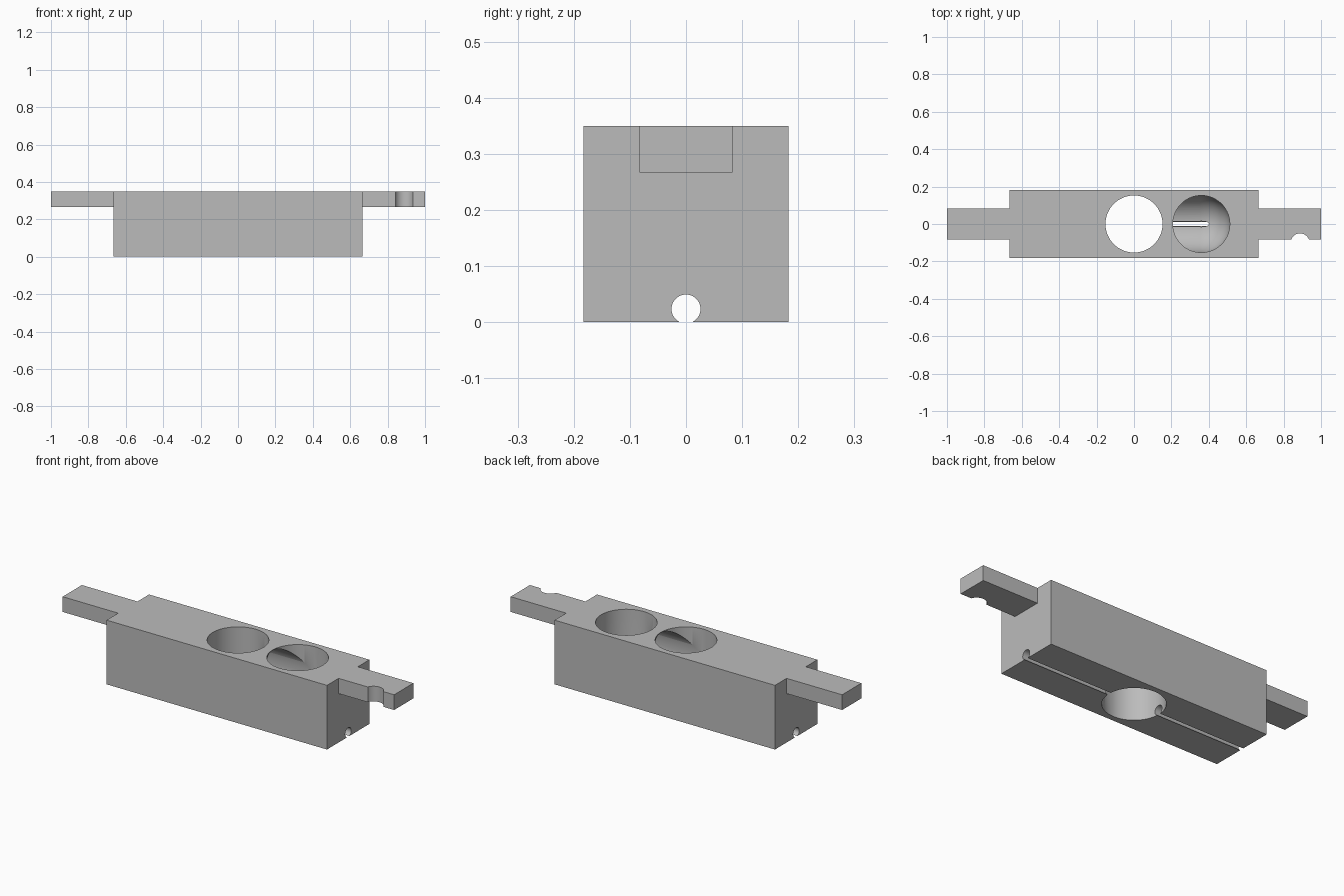
import bpy, bmesh, math
from mathutils import Matrix, Vector

if "Cube" in bpy.data.objects:
    bpy.data.objects.remove(bpy.data.objects["Cube"])

SEG = 96
grey = bpy.data.materials.new("light_grey")
grey.diffuse_color = (0.5, 0.5, 0.5, 1)
grey.use_nodes = True
grey.node_tree.nodes["Principled BSDF"].inputs["Base Color"].default_value = grey.diffuse_color


def to_object(name, bm):
    bmesh.ops.recalc_face_normals(bm, faces=bm.faces)
    mesh = bpy.data.meshes.new(name)
    bm.to_mesh(mesh)
    bm.free()
    mesh.materials.append(grey)
    obj = bpy.data.objects.new(name, mesh)
    bpy.context.collection.objects.link(obj)
    return obj


def box(name, lo, hi):
    lo, hi = Vector(lo), Vector(hi)
    bm = bmesh.new()
    bmesh.ops.create_cube(bm, size=1, matrix=Matrix.Translation((lo + hi) / 2)
                          @ Matrix.Diagonal((*(hi - lo), 1)))
    return to_object(name, bm)


def rod(name, start, end, radius, seg=SEG):
    start, end = Vector(start), Vector(end)
    axis = end - start
    turn = axis.to_track_quat('Z', 'Y').to_matrix().to_4x4()
    bm = bmesh.new()
    bmesh.ops.create_cone(bm, cap_ends=True, segments=seg, radius1=radius, radius2=radius,
                          depth=axis.length, matrix=Matrix.Translation((start + end) / 2) @ turn)
    return to_object(name, bm)


def round_bottom_plug(name, x, z, radius, top):
    # upright cylinder ending in a hemisphere centred at height z
    bm = bmesh.new()
    rings = []
    levels = [(radius, top)] + [(radius * math.cos(a), z - radius * math.sin(a))
                                for a in (math.pi / 2 * i / 24 for i in range(24))]
    for r, h in levels:
        rings.append([bm.verts.new((x + r * math.cos(t), r * math.sin(t), h))
                      for t in (2 * math.pi * k / SEG for k in range(SEG))])
    bm.faces.new(rings[0])
    for a, b in zip(rings, rings[1:]):
        for k in range(SEG):
            n = (k + 1) % SEG
            bm.faces.new((a[k], a[n], b[n], b[k]))
    tip = bm.verts.new((x, 0, z - radius))
    for k in range(SEG):
        bm.faces.new((rings[-1][k], rings[-1][(k + 1) % SEG], tip))
    return to_object(name, bm)


def combine(target, tool, operation):
    tool.hide_render = True
    mod = target.modifiers.new(tool.name, 'BOOLEAN')
    mod.operation = operation
    mod.solver = 'EXACT'
    mod.object = tool
    bpy.context.view_layer.objects.active = target
    bpy.ops.object.modifier_apply(modifier=mod.name)
    bpy.data.objects.remove(tool)


# Block with a mounting tab at each end, flush with the top
block = box("block", (-0.665, -0.183, 0), (0.665, 0.183, 0.35))
for side in (-1, 1):
    xs = sorted((side * 0.6, side * 1.0))
    combine(block, box("tab", (xs[0], -0.083, 0.267), (xs[1], 0.083, 0.35)), 'UNION')

# Through hole, round-bottomed pocket, passage joining them,
# thin bore along the underside, and half-round notch in the right tab
cuts = [
    rod("through_hole", (0, 0, -0.1), (0, 0, 0.5), 0.1525),
    round_bottom_plug("pocket", 0.36, 0.196, 0.1522, 0.5),
    rod("passage", (0, 0, 0.196), (0.36, 0, 0.196), 0.152),
    rod("long_bore", (-0.8, 0, 0.0235), (0.8, 0, 0.0235), 0.0258, 48),
    rod("tab_notch", (0.888, -0.1, 0.2), (0.888, -0.1, 0.5), 0.05, 48),
]
for cutter in cuts:
    combine(block, cutter, 'DIFFERENCE')

# Smooth bores, sharp block edges
bpy.ops.object.select_all(action='DESELECT')
block.select_set(True)
bpy.context.view_layer.objects.active = block
bpy.ops.object.shade_smooth_by_angle(angle=math.radians(30))
